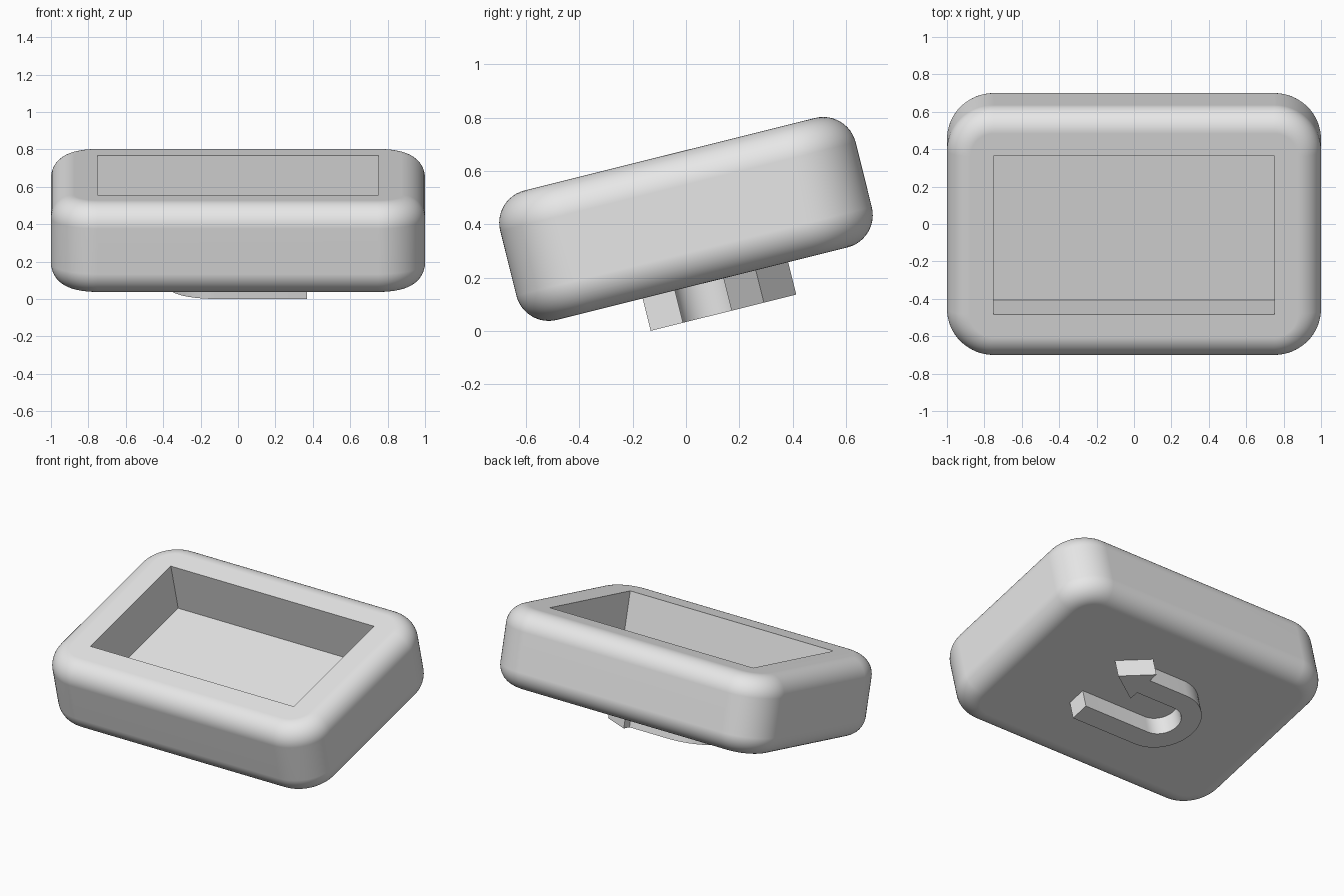
import bpy, bmesh
from math import radians, pi, cos, sin
from mathutils import Matrix

if "Cube" in bpy.data.objects:
    bpy.data.objects.remove(bpy.data.objects["Cube"], do_unlink=True)

WIDTH, DEPTH, HEIGHT = 2.0, 1.373, 0.5
BORDER, POCKET = 0.25, 0.32
TILT = Matrix.Translation((0, 0, 0.42)) @ Matrix.Rotation(radians(14), 4, 'X')

grey = bpy.data.materials.new("light_grey")
grey.use_nodes = True
grey.diffuse_color = (0.8, 0.8, 0.8, 1)
grey.node_tree.nodes["Principled BSDF"].inputs["Base Color"].default_value = (0.8, 0.8, 0.8, 1)


def make_object(name, bm):
    bmesh.ops.recalc_face_normals(bm, faces=bm.faces)
    mesh = bpy.data.meshes.new(name)
    bm.to_mesh(mesh)
    bm.free()
    mesh.materials.append(grey)
    obj = bpy.data.objects.new(name, mesh)
    bpy.context.collection.objects.link(obj)
    obj.matrix_world = TILT
    return obj


def box(size, z=0):
    bm = bmesh.new()
    bmesh.ops.create_cube(bm, size=1)
    bmesh.ops.scale(bm, vec=size, verts=bm.verts)
    bmesh.ops.translate(bm, vec=(0, 0, z), verts=bm.verts)
    return bm


def round_edges(bm, edges, radius, segments):
    bmesh.ops.bevel(bm, geom=edges, offset=radius, segments=segments, profile=0.5,
                    affect='EDGES', clamp_overlap=False)


def activate(obj):
    bpy.ops.object.select_all(action='DESELECT')
    obj.select_set(True)
    bpy.context.view_layer.objects.active = obj


# Rounded block: wide upright corners, then softer rims
bm = box((WIDTH, DEPTH, HEIGHT))
upright = [e for e in bm.edges if abs(e.verts[0].co.z - e.verts[1].co.z) > 0.1]
round_edges(bm, upright, 0.25, 16)
rims = [e for e in bm.edges if abs(e.verts[0].co.z - e.verts[1].co.z) < 0.001]
round_edges(bm, rims, 0.125, 12)
body = make_object("tray_body", bm)

# Rectangular pocket cut into the top
cutter = make_object("pocket_cutter", box(
    (WIDTH - 2 * BORDER, DEPTH - 2 * BORDER, 2 * POCKET), HEIGHT / 2))
cutter.hide_render = True
cut = body.modifiers.new("pocket", 'BOOLEAN')
cut.operation = 'DIFFERENCE'
cut.solver = 'EXACT'
cut.object = cutter
bpy.context.view_layer.update()
activate(body)
bpy.ops.object.modifier_apply(modifier=cut.name)
bpy.data.objects.remove(cutter, do_unlink=True)
activate(body)
bpy.ops.object.shade_smooth_by_angle(angle=radians(35))
weighted = body.modifiers.new("even_shading", 'WEIGHTED_NORMAL')
weighted.keep_sharp = True

# Raised U-turn arrow under the block
TIP, NECK, BEND_X, BEND_Y = 0.37, 0.17, -0.12, 0.02
INNER, OUTER, WING = 0.125, 0.25, 0.125
MIDDLE = BEND_Y + (INNER + OUTER) / 2


def bend(radius, steps=24):
    angles = [pi / 2 + pi * i / steps for i in range(steps + 1)]
    return [(BEND_X + radius * cos(a), BEND_Y + radius * sin(a)) for a in angles]


outline = bend(OUTER)
outline += [(TIP, BEND_Y - OUTER), (TIP, BEND_Y - INNER)]
outline += bend(INNER)[::-1]
outline += [(NECK, BEND_Y + INNER), (NECK, MIDDLE - WING), (TIP, MIDDLE),
            (NECK, MIDDLE + WING), (NECK, BEND_Y + OUTER)]
bm = bmesh.new()
face = bm.faces.new([bm.verts.new((x, y, -HEIGHT / 2 + 0.01)) for x, y in outline])
extruded = bmesh.ops.extrude_face_region(bm, geom=[face], use_keep_orig=True)
lower = [v for v in extruded["geom"] if isinstance(v, bmesh.types.BMVert)]
bmesh.ops.translate(bm, vec=(0, 0, -0.135), verts=lower)
arrow = make_object("underside_arrow", bm)
activate(arrow)
bpy.ops.object.shade_smooth_by_angle(angle=radians(30))
